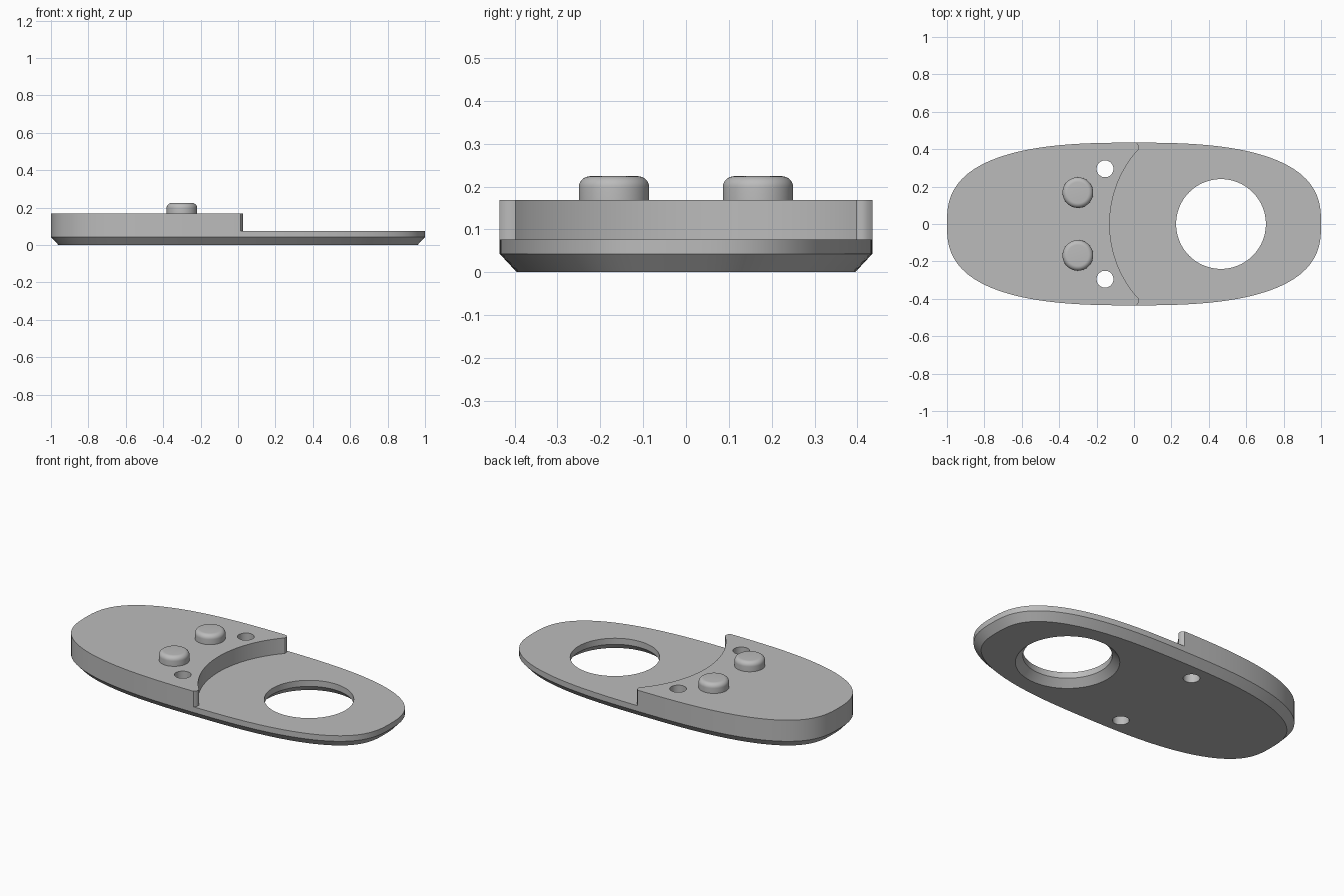
import bpy, bmesh, math

old = bpy.data.objects.get("Cube")
if old:
    bpy.data.objects.remove(old, do_unlink=True)

STEP_Z, TOP_Z, PEG_Z = 0.076, 0.168, 0.224
CHAMFER, CHAMFER_Z = 0.04, 0.043
HOLE_X, HOLE_R, ARC_R = 0.465, 0.24, 0.595
HALF_Y, POWER = 0.435, 2.7

grey = bpy.data.materials.new("mid_grey")
grey.use_nodes = True
colour = (0.5, 0.5, 0.5, 1)
grey.diffuse_color = colour
grey.node_tree.nodes["Principled BSDF"].inputs["Base Color"].default_value = colour


def loft(name, rings):
    """Closed solid through equally long rings of points, with end caps."""
    bm = bmesh.new()
    loops = [[bm.verts.new(p) for p in ring] for ring in rings]
    count = len(loops[0])
    for low, high in zip(loops, loops[1:]):
        for i in range(count):
            j = (i + 1) % count
            bm.faces.new((low[i], low[j], high[j], high[i]))
    bm.faces.new(loops[0][::-1])
    bm.faces.new(loops[-1])
    bmesh.ops.recalc_face_normals(bm, faces=bm.faces[:])
    mesh = bpy.data.meshes.new(name)
    bm.to_mesh(mesh)
    bm.free()
    mesh.materials.append(grey)
    obj = bpy.data.objects.new(name, mesh)
    bpy.context.collection.objects.link(obj)
    return obj


def turned(name, x, y, profile, sides=64):
    """Solid of revolution from (radius, z) pairs."""
    turns = [math.tau * i / sides for i in range(sides)]
    return loft(name, [[(x + r * math.cos(a), y + r * math.sin(a), z) for a in turns]
                       for r, z in profile])


def outline(inset, z, count=144):
    """Rounded oblong ring, moved inward along its normals."""
    ring = []
    for i in range(count):
        a = math.tau * (i + 0.5) / count
        c, s = math.cos(a), math.sin(a)
        x = math.copysign(abs(c) ** (2 / POWER), c)
        v = math.copysign(abs(s) ** (2 / POWER), s)
        nx = math.copysign(abs(x) ** (POWER - 1), x)
        ny = math.copysign(abs(v) ** (POWER - 1), v) / HALF_Y
        size = math.hypot(nx, ny)
        ring.append((x - inset * nx / size, v * HALF_Y - inset * ny / size, z))
    return ring


def smooth(obj):
    bpy.ops.object.select_all(action='DESELECT')
    obj.select_set(True)
    bpy.context.view_layer.objects.active = obj
    bpy.ops.object.shade_smooth_by_angle(angle=math.radians(30))


# Plate body with a chamfered underside
body = loft("plate_body", [outline(CHAMFER, 0), outline(0, CHAMFER_Z), outline(0, TOP_Z)])

# Cutter for the lowered half: concave arc with rounded tips
end = math.asin(0.385 / ARC_R)
arc = [(HOLE_X - ARC_R * math.cos(a), ARC_R * math.sin(a))
       for a in (end * (i / 20 - 1) for i in range(41))]
tip = [(0.024, 0.398), (0.026, 0.41), (0.023, 0.423), (0.012, 0.435), (0, 0.445), (0, 0.6)]
notch = [(x, -y) for x, y in reversed(tip)] + arc + tip + [(1.2, 0.6), (1.2, -0.6)]
cutters = [loft("step_cutter", [[(x, y, z) for x, y in notch] for z in (STEP_Z, 0.4)])]

# Cutters for the large countersunk hole and the two small holes
cutters.append(turned("ring_cutter", HOLE_X, 0, [
    (HOLE_R + CHAMFER + 0.02, -0.02), (HOLE_R, CHAMFER_Z - 0.003), (HOLE_R, 0.3)], 96))
for side in (-1, 1):
    cutters.append(turned("pin_cutter", -0.155, side * 0.295, [(0.045, -0.1), (0.045, 0.3)], 48))

bpy.context.view_layer.objects.active = body
for cutter in cutters:
    cutter.hide_render = True
    mod = body.modifiers.new("cut", 'BOOLEAN')
    mod.operation = 'DIFFERENCE'
    mod.solver = 'EXACT'
    mod.object = cutter
    bpy.ops.object.modifier_apply(modifier=mod.name)
    bpy.data.objects.remove(cutter, do_unlink=True)
smooth(body)

# Two round pegs with softened top rims
R, F = 0.082, 0.026
rim = [(R - F + F * math.cos(a), PEG_Z - F + F * math.sin(a))
       for a in (math.pi / 2 * i / 8 for i in range(9))]
for side, label in ((-1, "right"), (1, "left")):
    smooth(turned(label + "_peg", -0.3, side * 0.168, [(R, TOP_Z - 0.005)] + rim))
